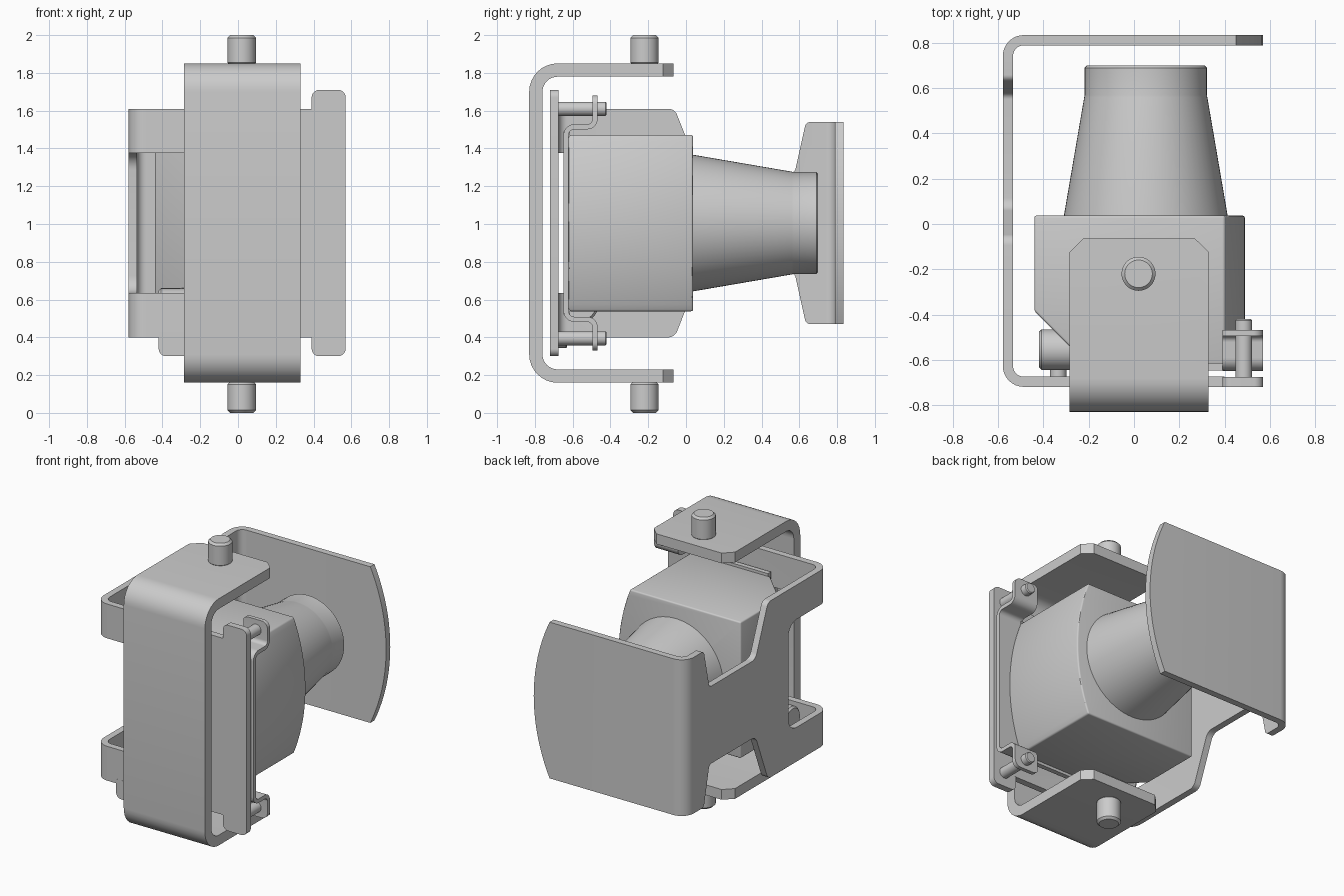
import bpy, bmesh, math
from mathutils import Vector, Matrix

if "Cube" in bpy.data.objects:
    bpy.data.objects.remove(bpy.data.objects["Cube"])

ZC = 1.005  # mid height shared by all the symmetric parts


def finish(name, bm, bevel=0):
    bmesh.ops.recalc_face_normals(bm, faces=bm.faces)
    me = bpy.data.meshes.new(name)
    bm.to_mesh(me)
    bm.free()
    ob = bpy.data.objects.new(name, me)
    bpy.context.collection.objects.link(ob)
    return ob


def activate(ob):
    bpy.ops.object.select_all(action='DESELECT')
    ob.select_set(True)
    bpy.context.view_layer.objects.active = ob


def smooth(ob, bevel=0):
    activate(ob)
    if bevel:
        m = ob.modifiers.new("bevel", 'BEVEL')
        m.width, m.segments, m.limit_method, m.angle_limit = bevel, 3, 'ANGLE', math.radians(35)
        bpy.ops.object.modifier_apply(modifier=m.name)
    bpy.ops.object.shade_smooth_by_angle(angle=math.radians(30))
    return ob


def boolean(ob, cutter, op):
    activate(ob)
    m = ob.modifiers.new("bool", 'BOOLEAN')
    m.operation, m.solver, m.object = op, 'EXACT', cutter
    bpy.ops.object.modifier_apply(modifier=m.name)
    bpy.data.objects.remove(cutter)


def fillet(pts, closed=True, n=8):
    """Round every point given as (u, v, radius)."""
    out = []
    for i, p in enumerate(pts):
        c = Vector(p[:2])
        r = p[2] if len(p) > 2 else 0
        if not r or (not closed and i in (0, len(pts) - 1)):
            out.append(c)
            continue
        a = (Vector(pts[i - 1][:2]) - c).normalized()
        b = (Vector(pts[(i + 1) % len(pts)][:2]) - c).normalized()
        half = a.angle(b) / 2
        centre = c + (a + b).normalized() * r / math.sin(half)
        s = c + a * r / math.tan(half) - centre
        e = c + b * r / math.tan(half) - centre
        ang = s.angle_signed(e)
        for k in range(n + 1):
            out.append(centre + Matrix.Rotation(-ang * k / n, 2) @ s)
    return out


def ribbon(path, t):
    """Outline of a bent sheet of thickness t along a rounded path."""
    p = fillet(path, False)
    left, right = [], []
    for i, c in enumerate(p):
        d1 = (c - p[i - 1]).normalized() if i else (p[1] - c).normalized()
        d2 = (p[i + 1] - c).normalized() if i < len(p) - 1 else d1
        d = (d1 + d2).normalized()
        off = Vector((-d.y, d.x)) * t / 2 / max(d.dot(d1), .3)
        left.append(c + off)
        right.append(c - off)
    return left + right[::-1]


def prism(name, pts, axis, a, b):
    """Extrude an outline along x (y,z), y (x,z) or z (x,y)."""
    put = {'x': lambda u, v, w: (w, u, v), 'y': lambda u, v, w: (u, w, v),
           'z': lambda u, v, w: (u, v, w)}[axis]
    bm = bmesh.new()
    lo = [bm.verts.new(put(p[0], p[1], a)) for p in pts]
    hi = [bm.verts.new(put(p[0], p[1], b)) for p in pts]
    bm.faces.new(lo)
    bm.faces.new(hi)
    for i in range(len(lo)):
        j = (i + 1) % len(lo)
        bm.faces.new((lo[i], lo[j], hi[j], hi[i]))
    return finish(name, bm)


def lathe(name, profile, loc, axis, n=48):
    """Closed solid of revolution from (radius, height) points."""
    rot = {'x': Matrix.Rotation(math.pi / 2, 4, 'Y'), 'y': Matrix.Rotation(-math.pi / 2, 4, 'X'),
           'z': Matrix.Identity(4)}[axis]
    bm = bmesh.new()
    rings = [[bm.verts.new(Matrix.Translation(loc) @ rot @ Vector(
        (r * math.cos(2 * math.pi * k / n), r * math.sin(2 * math.pi * k / n), h)))
        for k in range(n)] for r, h in profile]
    for r0, r1 in zip(rings, rings[1:]):
        for k in range(n):
            j = (k + 1) % n
            bm.faces.new((r0[k], r0[j], r1[j], r1[k]))
    bm.faces.new(rings[0])
    bm.faces.new(rings[-1])
    return smooth(finish(name, bm))


def pin(name, loc, axis, r, length, c=.012, n=32):
    return lathe(name, [(r - c, 0), (r, c), (r, length - c), (r - c, length)], loc, axis, n)


def rect(u0, u1, v0, v1, r=0):
    return fillet([(u0, v0, r), (u1, v0, r), (u1, v1, r), (u0, v1, r)])


def bowed(x0, x1, half, R=1.255, n=24):
    """x,z outline of a rectangle whose right side bows outward."""
    a = math.asin(half / R)
    arc = [(x1 - R + R * math.cos(t), ZC + R * math.sin(t))
           for t in (-a + 2 * a * k / n for k in range(n + 1))]
    return [(x0, ZC - half)] + arc + [(x0, ZC + half)]


def mirror_z(pts):
    return pts + [(p[0], 2 * ZC - p[1]) + tuple(p[2:]) for p in reversed(pts)]


# outer yoke with chamfered arm ends
yoke = prism("outer_yoke", ribbon(mirror_z([(-.065, 1.815), (-.795, 1.815, .115)]), .07), 'x', -.285, .33)
boolean(yoke, prism("cut", [(-.4, -.9), (.4, -.9), (.4, -.05), (.4, -.19), (.27, -.065),
                            (-.225, -.065), (-.4, -.24)][:2] +
        [(.4, -.19), (.27, -.065), (-.225, -.065), (-.4, -.24)], 'z', 0, 2), 'INTERSECT')
smooth(yoke)

# pivot pins above and below
for name, z in (("upper_pivot", 1.84), ("lower_pivot", 0)):
    pin(name, (.02, -.22, z), 'z', .075, .165 if z == 0 else .16, .014, 40)

# bent carrier sheet: front plate, side plate, rear plate
carrier = prism("carrier_bracket", ribbon([(.4, -.697), (-.557, -.697, .07), (-.557, .812, .07),
                                           (.6, .812)], .045), 'z', .3, 1.71)
side = fillet(mirror_z([(-.9, 1.61), (-.06, 1.61, .05), (.075, 1.27, .06),
                        (.575, 1.27, .03), (.635, 1.54, .03), (.9, 1.54)]))
boolean(carrier, prism("cut", side, 'x', -.8, .8), 'INTERSECT')
boolean(carrier, prism("cut", bowed(-.8, .57, .65), 'y', -1, 1), 'INTERSECT')
boolean(carrier, prism("cut", rect(-1.1, -.28, .635, 1.375, .09), 'x', -.8, -.19), 'DIFFERENCE')
smooth(carrier)

# tall ear on the right of the front plate and small tab at lower left
smooth(prism("front_plate_ear", rect(.39, .57, .3, 1.71, .04), 'y', -.72, -.675))
smooth(prism("front_plate_tab", fillet([(-.42, .3, .04), (-.2, .3, .04), (-.2, .43), (-.42, .43)]),
             'y', -.72, -.675))

# hat-shaped clip strip with its backing plate and pins
clip = prism("clip_strip", ribbon(mirror_z([(-.482, 1.68), (-.482, 1.515, .04), (-.635, 1.515, .045)]),
                                  .027), 'x', .39, .57)
boolean(clip, prism("cut", rect(.38, .57, .33, 1.68, .045), 'y', -.8, -.3), 'INTERSECT')
smooth(clip)
prism("clip_backing_plate", rect(-.19, .4, .52, 1.49), 'y', -.648, -.615)
for name, z in (("upper_clip_pin", 1.61), ("lower_clip_pin", .395)):
    pin(name, (.485, -.69, z), 'y', .037, .27, .006)

# short roller and its fixing at lower left
pin("side_roller", (-.42, -.555, .57), 'x', .09, .3)
pin("roller_fixing", (-.335, -.69, .38), 'y', .036, .06, .004)

# main housing: bowed right side, cut front left corner
housing = prism("housing", bowed(-.44, .49, .467), 'y', -.622, .037)
boolean(housing, prism("cut", [(-.6, .2), (-.6, -.225), (-.2, -.625), (-.2, -.8), (.8, -.8), (.8, .2)],
                       'z', 0, 2), 'INTERSECT')
smooth(housing, .01)

# tapered snout at the rear
lathe("snout", [(.365, .0), (.362, .035), (.272, .56), (.27, .57), (.27, .69), (.26, .7)],
      (.052, 0, ZC), 'y', 64)
